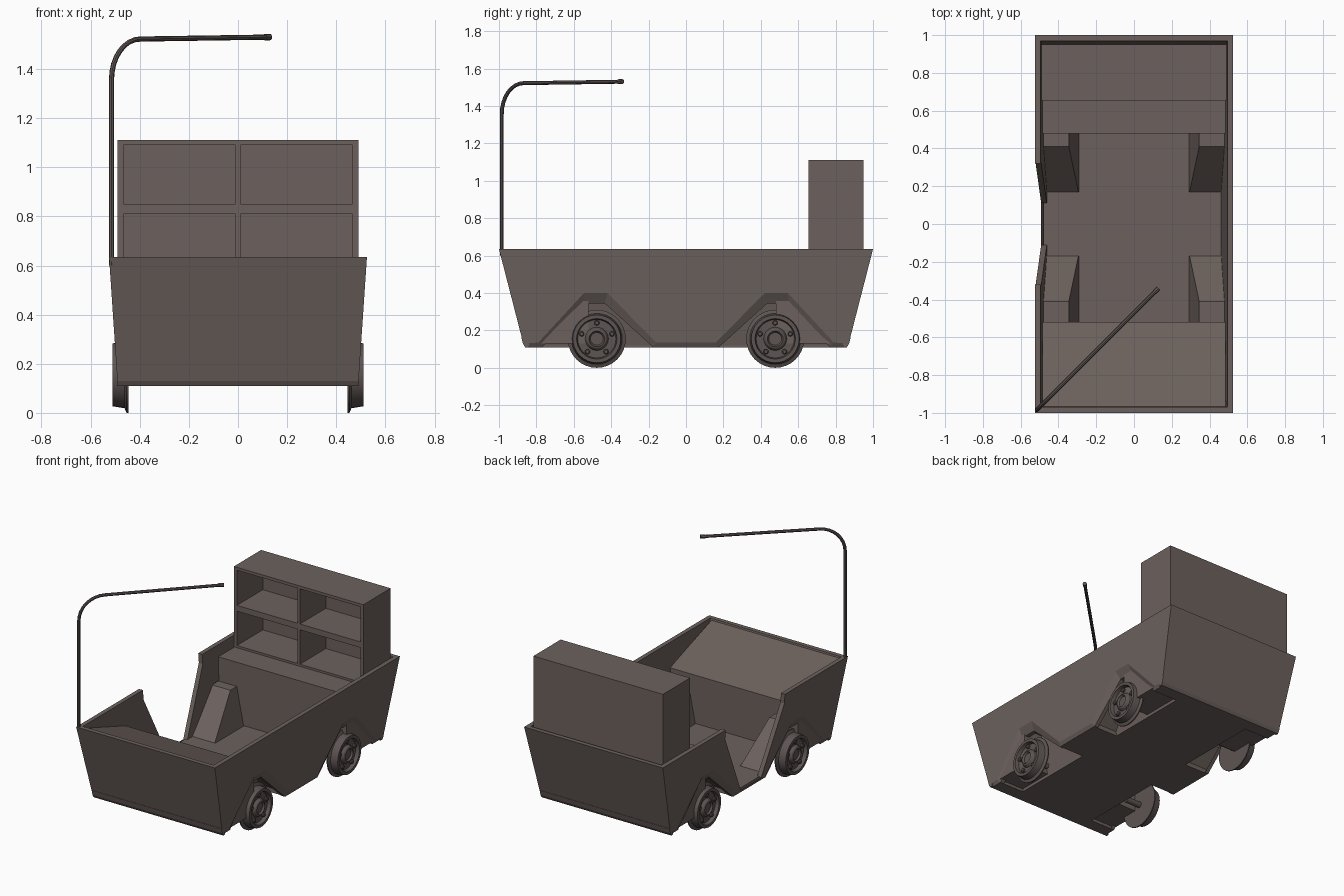
import bpy, bmesh, math
from mathutils import Vector

if "Cube" in bpy.data.objects:
    bpy.data.objects.remove(bpy.data.objects["Cube"])


def material(name, rgb):
    m = bpy.data.materials.new(name)
    m.diffuse_color = (*rgb, 1)
    m.use_nodes = True
    m.node_tree.nodes["Principled BSDF"].inputs["Base Color"].default_value = m.diffuse_color
    return m


BODY = material("weathered_steel", (0.15, 0.12, 0.11))
METAL = material("dark_metal", (0.11, 0.09, 0.085))


def finish(name, bm, mat=BODY, smooth=False):
    bmesh.ops.recalc_face_normals(bm, faces=bm.faces)
    me = bpy.data.meshes.new(name)
    bm.to_mesh(me)
    bm.free()
    ob = bpy.data.objects.new(name, me)
    bpy.context.collection.objects.link(ob)
    me.materials.append(mat)
    if smooth:
        bpy.ops.object.select_all(action='DESELECT')
        ob.select_set(True)
        bpy.context.view_layer.objects.active = ob
        bpy.ops.object.shade_smooth_by_angle(angle=math.radians(30))
    return ob


def plate(name, pts, vec, bm=None):
    """Closed polygon extruded along a vector."""
    own = bm is None
    bm = bm or bmesh.new()
    a = [bm.verts.new(p) for p in pts]
    b = [bm.verts.new(Vector(p) + Vector(vec)) for p in pts]
    bm.faces.new(a)
    bm.faces.new(b[::-1])
    n = len(a)
    for i in range(n):
        j = (i + 1) % n
        bm.faces.new((a[i], b[i], b[j], a[j]))
    return finish(name, bm) if own else None


def box(bm, x0, x1, y0, y1, z0, z1):
    plate("", [(x0, y0, z0), (x1, y0, z0), (x1, y1, z0), (x0, y1, z0)], (0, 0, z1 - z0), bm)


def strip(bm, p, q):
    """Quads between two equally long paths."""
    a = [bm.verts.new(v) for v in p]
    b = [bm.verts.new(v) for v in q]
    for i in range(len(a) - 1):
        bm.faces.new((a[i], a[i + 1], b[i + 1], b[i]))


def side_x(z):
    return 0.491 + 0.034 * (z - 0.13) / 0.505


def mirrored(path):
    return path + [(-y, z) for y, z in reversed(path)]


TOP, T = 0.635, 0.03
outer = [(-0.87, 0.13), (-0.79, 0.135), (-0.545, 0.40), (-0.42, 0.40), (-0.16, 0.135)]
inner = [(-0.86, 0.11), (-0.77, 0.11), (-0.55, 0.345), (-0.435, 0.345), (-0.175, 0.11)]

# Right side panel with two wheel arches
prof = [(1, TOP), (-1, TOP)] + mirrored(outer)
plate("right_side_panel", [(side_x(z), y, z) for y, z in prof], (-T, 0, 0))

# Left side panels either side of the doorway
prof = [(-1, TOP)] + outer + [(-0.11, 0.135), (-0.32, 0.57), (-0.32, TOP)]
for s, name in ((1, "left_front_panel"), (-1, "left_rear_panel")):
    plate(name, [(-side_x(z), s * y, z) for y, z in prof], (T, 0, 0))

# Arch lips along the lower edges
for s, name in ((1, "right_arch_lip"), (-1, "left_arch_lip")):
    bm = bmesh.new()
    o, i = mirrored(outer), mirrored(inner)
    strip(bm, [(s * side_x(z), y, z) for y, z in o], [(s * 0.478, y, z) for y, z in i])
    strip(bm, [(s * 0.478, y, z) for y, z in i], [(s * 0.45, y, z) for y, z in i])
    finish(name, bm)

# Front and rear sloped panels with lower edge strips
for s, name in ((-1, "front"), (1, "rear")):
    b = side_x(0.13)
    plate(name + "_panel", [(-b, s * 0.87, 0.13), (b, s * 0.87, 0.13),
                            (0.525, s, TOP), (-0.525, s, TOP)], (0, -s * T, 0))
    plate(name + "_lower_edge", [(-b, s * 0.872, 0.13), (-b, s * 0.881, 0.165),
                                 (-b, s * 0.84, 0.165), (-b, s * 0.84, 0.11), (-b, s * 0.86, 0.11)],
          (2 * b, 0, 0))

# Floor with notches over the wheels
edge = [(0.478, -0.86), (0.478, -0.77), (0.29, -0.77), (0.29, -0.17), (0.478, -0.17)]
right = mirrored(edge)
# mirrored() flips the second value's partner, so mirror the length axis here
right = edge + [(x, -y) for x, y in reversed(edge)]
loop = right + [(-x, y) for x, y in reversed(right)]
plate("floor", [(x, y, 0.11) for x, y in loop], (0, 0, 0.03))

# Wheel wells, open underneath
for sx in (1, -1):
    for sy in (1, -1):
        bm = bmesh.new()
        wall = [(0.485, -0.79, 0.12), (0.485, -0.545, 0.395), (0.485, -0.41, 0.395), (0.485, -0.15, 0.12)]
        end = [(0.29, -0.79, 0.12), (0.345, -0.545, 0.395), (0.345, -0.41, 0.395), (0.29, -0.15, 0.12)]
        f = lambda ps: [(sx * x, sy * y, z) for x, y, z in ps]
        strip(bm, f(wall), f(end))
        bm.faces.new([bm.verts.new(p) for p in f(end)])
        bmesh.ops.remove_doubles(bm, verts=bm.verts, dist=1e-4)
        finish("wheel_well", bm)

# Sloped front console and flat rear deck
plate("front_console", [(-0.485, y, z) for y, z in
                        ((-0.97, 0.625), (-0.52, 0.47), (-0.52, 0.13), (-0.85, 0.13))], (0.97, 0, 0))
plate("rear_deck", [(-0.485, y, z) for y, z in
                    ((0.95, 0.56), (0.48, 0.56), (0.48, 0.13), (0.85, 0.13))], (0.97, 0, 0))

# Storage cabinet with four cubbies
bm = bmesh.new()
box(bm, -0.49, 0.49, 0.935, 0.95, 0.55, 1.11)
for x0, x1 in ((-0.49, -0.467), (-0.01, 0.01), (0.467, 0.49)):
    box(bm, x0, x1, 0.655, 0.935, 0.55, 1.11)
for x0, x1 in ((-0.467, -0.01), (0.01, 0.467)):
    for z0, z1 in ((0.55, 0.575), (0.81, 0.85), (1.09, 1.11)):
        box(bm, x0, x1, 0.655, 0.935, z0, z1)
finish("cabinet", bm)


def lathe(bm, prof, cy, cz, s, n=32):
    """Revolve (radius, x) points around an axis parallel to x."""
    start = [bm.verts.new((s * x, cy, cz + r)) for r, x in prof]
    edges = [bm.edges.new(e) for e in zip(start, start[1:])]
    bmesh.ops.spin(bm, geom=start + edges, cent=(0, cy, cz), axis=(1, 0, 0),
                   angle=2 * math.pi, steps=n, use_merge=True)


# Flanged wheels with bolts and axle stubs
wheel = [(0, 0.33), (0.02, 0.33), (0.02, 0.445), (0.155, 0.445), (0.155, 0.453), (0.136, 0.462),
         (0.128, 0.51), (0.108, 0.51), (0.102, 0.485), (0.062, 0.485), (0.052, 0.503),
         (0.042, 0.508), (0.034, 0.495), (0, 0.495)]
bolt = [(0.014, 0.48), (0.014, 0.497), (0.009, 0.501), (0, 0.501)]
for s in (1, -1):
    for cy in (-0.477, 0.477):
        bm = bmesh.new()
        lathe(bm, wheel, cy, 0.155, s)
        for k in range(5):
            a = 2 * math.pi * k / 5
            lathe(bm, bolt, cy + 0.085 * math.sin(a), 0.155 + 0.085 * math.cos(a), s, 10)
        bmesh.ops.remove_doubles(bm, verts=bm.verts, dist=1e-5)
        finish("wheel", bm, METAL, True)

# Bent pole rising from the front left corner and reaching diagonally inward
d = Vector((0.645, 0.645, 0)).normalized()
base, R = Vector((-0.515, -0.985, 0.6)), 0.165
pts = [base]
for k in range(9):
    a = math.pi / 2 * k / 8
    pts.append(Vector((base.x, base.y, 1.357)) + d * R * (1 - math.cos(a)) + Vector((0, 0, R * math.sin(a))))
tip = Vector((0.13, -0.34, 1.53))
pts.append(tip)


def tube(name, points, radius):
    cu = bpy.data.curves.new(name, 'CURVE')
    cu.dimensions = '3D'
    cu.bevel_depth, cu.bevel_resolution, cu.use_fill_caps = radius, 2, True
    sp = cu.splines.new('POLY')
    sp.points.add(len(points) - 1)
    for p, v in zip(sp.points, points):
        p.co = (*v, 1)
    ob = bpy.data.objects.new(name, cu)
    bpy.context.collection.objects.link(ob)
    cu.materials.append(METAL)
    bpy.ops.object.select_all(action='DESELECT')
    ob.select_set(True)
    bpy.context.view_layer.objects.active = ob
    bpy.ops.object.convert(target='MESH')
    bpy.ops.object.shade_smooth_by_angle(angle=math.radians(35))


tube("pole", pts, 0.0105)
tube("pole_tip", [tip - d * 0.03, tip], 0.0135)
